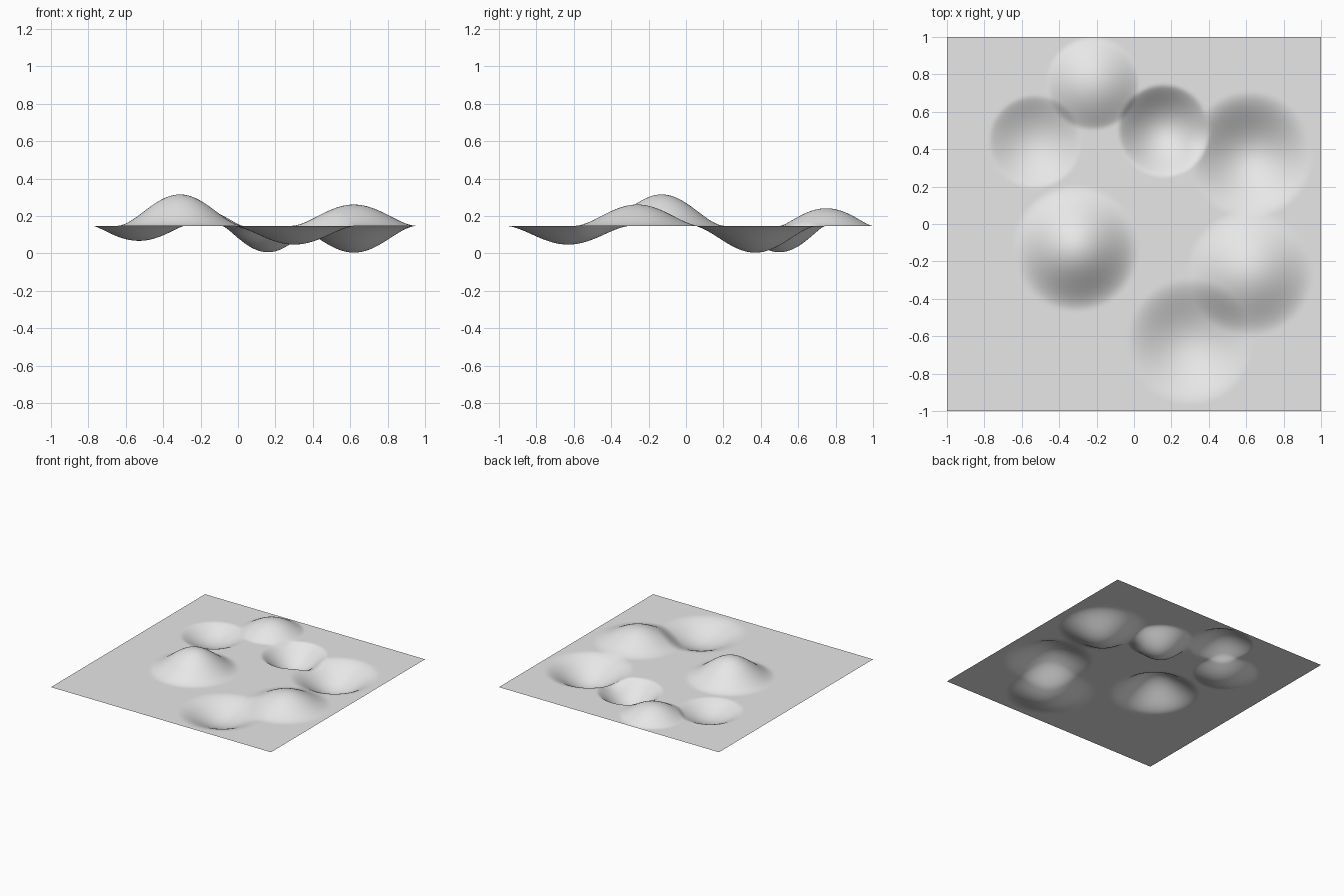
import bpy
import bmesh
from mathutils import Vector

cube = bpy.data.objects.get("Cube")
if cube:
    bpy.data.objects.remove(cube, do_unlink=True)

BASE = 0.147

# Hills and hollows: x, y, radius, height, edge softness
FEATURES = [
    (-0.31, -0.13, 0.34, 0.168, 2),
    (0.62, -0.26, 0.34, 0.114, 2),
    (0.62, 0.37, 0.34, -0.143, 2),
    (0.30, -0.63, 0.34, -0.100, 2),
    (-0.22, 0.75, 0.245, 0.094, 1.4),
    (0.16, 0.50, 0.245, -0.141, 1.4),
    (-0.53, 0.44, 0.245, -0.080, 1.4),
]


def ground_height(x, y):
    z = BASE
    for cx, cy, radius, height, softness in FEATURES:
        r2 = ((x - cx) ** 2 + (y - cy) ** 2) / radius ** 2
        if r2 < 1:
            z += height * (1 - r2) ** softness
    return z


# Plain grey material
grey = bpy.data.materials.new("ground_grey")
grey.use_nodes = True
colour = (0.8, 0.8, 0.8, 1)
grey.diffuse_color = colour
grey.node_tree.nodes["Principled BSDF"].inputs["Base Color"].default_value = colour

# Flat sheet pushed up and down into terrain
bm = bmesh.new()
bmesh.ops.create_grid(bm, x_segments=160, y_segments=160, size=1)
for v in bm.verts:
    v.co = Vector((v.co.x, v.co.y, ground_height(v.co.x, v.co.y)))
for f in bm.faces:
    f.smooth = True
mesh = bpy.data.meshes.new("terrain")
bm.to_mesh(mesh)
bm.free()
mesh.materials.append(grey)
terrain = bpy.data.objects.new("terrain", mesh)
bpy.context.collection.objects.link(terrain)
